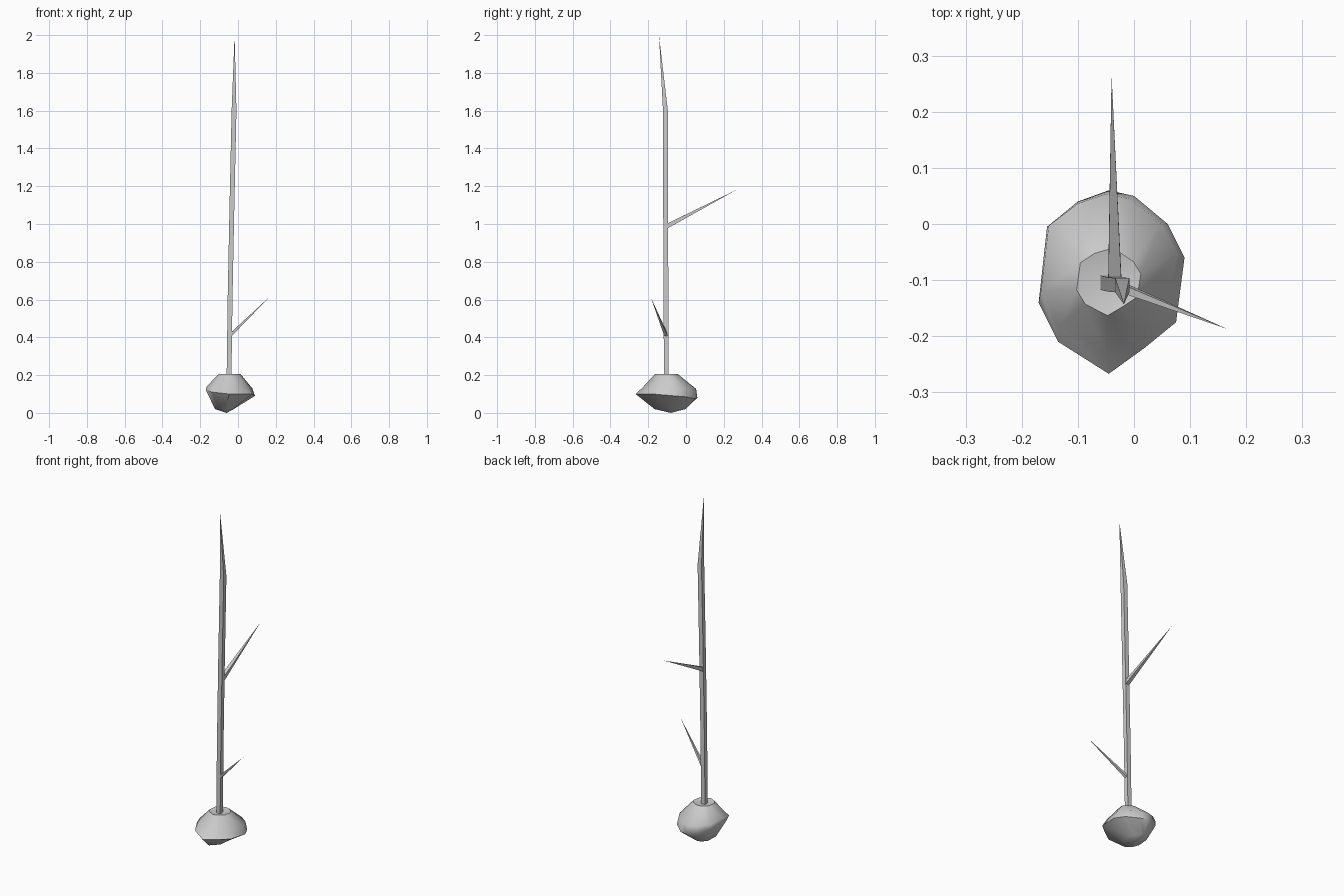
import bpy, bmesh
from math import cos, sin, pi, radians
from mathutils import Vector

if "Cube" in bpy.data.objects:
    bpy.data.objects.remove(bpy.data.objects["Cube"])


def finish(name, bm, angle):
    bmesh.ops.recalc_face_normals(bm, faces=bm.faces)
    me = bpy.data.meshes.new(name)
    bm.to_mesh(me)
    bm.free()
    ob = bpy.data.objects.new(name, me)
    bpy.context.collection.objects.link(ob)
    bpy.ops.object.select_all(action='DESELECT')
    ob.select_set(True)
    bpy.context.view_layer.objects.active = ob
    bpy.ops.object.shade_smooth_by_angle(angle=radians(angle))
    return ob


def bridge(bm, a, b):
    n = len(a)
    for i in range(n):
        bm.faces.new((a[i], a[(i + 1) % n], b[(i + 1) % n], b[i]))


def fan(bm, ring, tip):
    v = bm.verts.new(tip)
    for i in range(len(ring)):
        bm.faces.new((ring[i], ring[(i + 1) % len(ring)], v))


def spike(name, path, radii, tip, sides=4):
    """Tapered stem through path points, closed with a sharp tip."""
    bm = bmesh.new()
    tip = Vector(tip)
    pts = [Vector(p) for p in path]
    d = (tip - pts[0]).normalized()
    side = d.cross(Vector((0, 1, 0) if abs(d.y) < 0.6 else (0, 0, 1))).normalized()
    up = side.cross(d)
    rings = []
    for p, r in zip(pts, radii):
        angs = [2 * pi * (k + 0.5) / sides for k in range(sides)]
        rings.append([bm.verts.new(p + r * (cos(a) * side + sin(a) * up)) for a in angs])
    for a, b in zip(rings, rings[1:]):
        bridge(bm, a, b)
    bm.faces.new(rings[0])
    fan(bm, rings[-1], tip)
    return finish(name, bm, 60)


# Rock: widest outline (x, y, z), lofted to upper and lower rings
outline = [(-0.155, -0.005, 0.11), (-0.10, 0.04, 0.09), (-0.045, 0.06, 0.08),
           (0.0, 0.05, 0.075), (0.06, 0.0, 0.085), (0.09, -0.06, 0.09),
           (0.075, -0.175, 0.10), (0.02, -0.22, 0.10), (-0.045, -0.267, 0.10),
           (-0.135, -0.21, 0.11), (-0.17, -0.14, 0.12)]
bm = bmesh.new()


def ring(cx, cy, sx, sy, z, keep=0.0):
    return [bm.verts.new((cx + (x + 0.04) * sx, cy + (y + 0.105) * sy,
                          z + keep * (oz - 0.1))) for x, y, oz in outline]


low = ring(-0.072, -0.085, 0.38, 0.50, 0.02)
mid = ring(-0.04, -0.105, 1, 1, 0.10, 1.0)
high = ring(-0.045, -0.09, 0.93, 0.87, 0.133, 0.3)
top = ring(-0.045, -0.105, 0.44, 0.36, 0.207)
for a, b in ((low, mid), (mid, high), (high, top)):
    bridge(bm, a, b)
fan(bm, low, (-0.06, -0.08, 0.0))
fan(bm, top, (-0.045, -0.105, 0.195))
finish("rock", bm, 50)

# Upright stem with a bent, pointed top
spike("stem", [(-0.048, -0.104, 0.15), (-0.042, -0.106, 0.60),
               (-0.032, -0.108, 1.10), (-0.021, -0.109, 1.60)],
      [0.018, 0.018, 0.018, 0.018], (-0.018, -0.143, 2.0))

# Thorn-like side branches
spike("lower_branch", [(-0.042, -0.105, 0.41)], [0.012], (0.166, -0.187, 0.613))
spike("upper_branch", [(-0.034, -0.108, 0.985)], [0.017], (-0.04, 0.266, 1.18))
